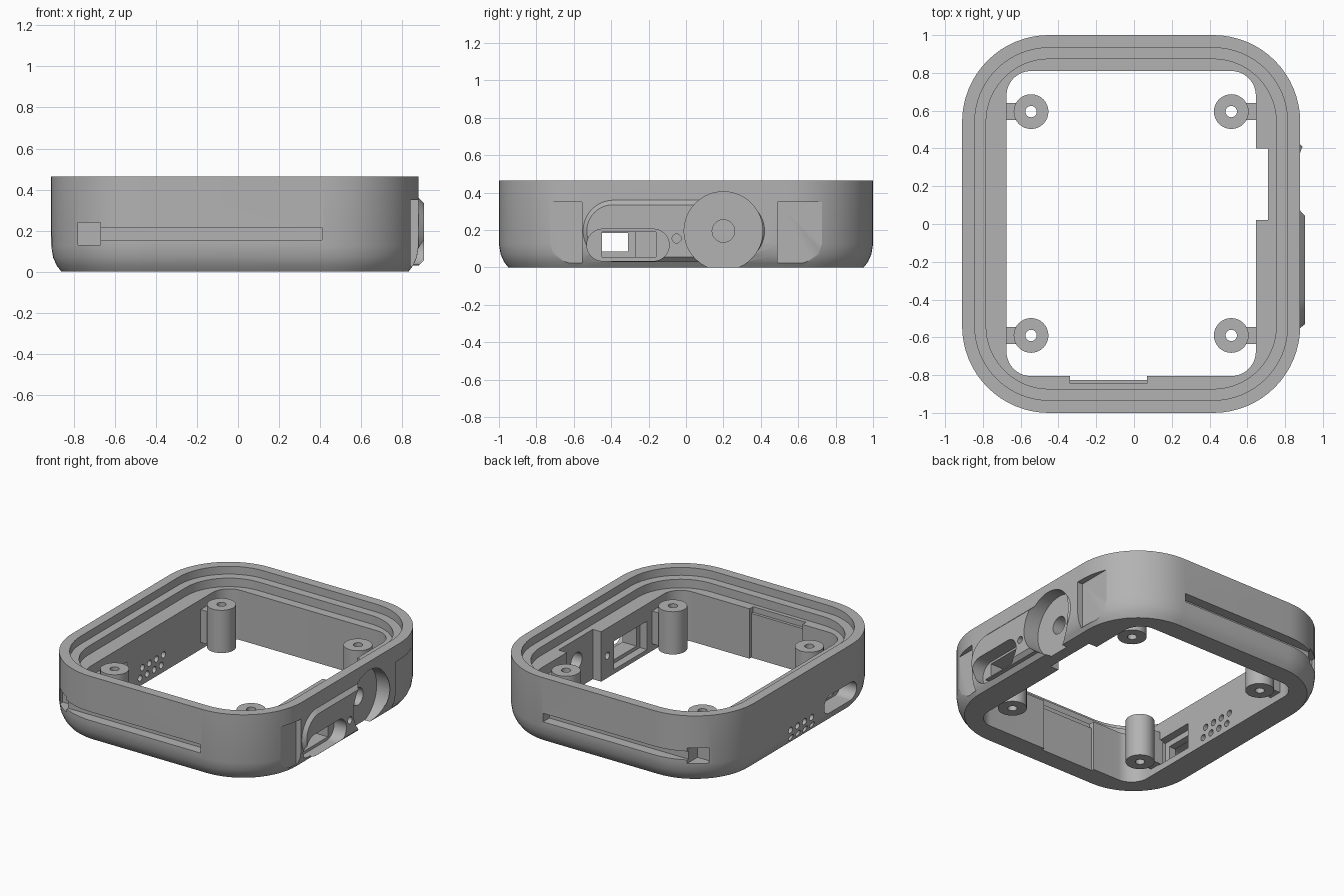
import bpy, bmesh, math
from mathutils import Vector

if "Cube" in bpy.data.objects:
    bpy.data.objects.remove(bpy.data.objects["Cube"], do_unlink=True)

grey = bpy.data.materials.new("case_grey")
grey.use_nodes = True
COLOR = (0.45, 0.45, 0.45, 1)
grey.diffuse_color = COLOR
grey.node_tree.nodes["Principled BSDF"].inputs["Base Color"].default_value = COLOR


def rounded(a0, a1, b0, b1, r, n=16):
    """Outline of a rounded rectangle, counter-clockwise."""
    centres = [(a1 - r, b1 - r), (a0 + r, b1 - r), (a0 + r, b0 + r), (a1 - r, b0 + r)]
    return [(ca + r * math.cos(math.pi / 2 * (q + i / n)),
             cb + r * math.sin(math.pi / 2 * (q + i / n)))
            for q, (ca, cb) in enumerate(centres) for i in range(n + 1)]


def loft(name, rings, closed=False):
    """Skin equal-length rings; closed joins last to first, otherwise cap both ends."""
    bm = bmesh.new()
    loops = [[bm.verts.new(p) for p in ring] for ring in rings]
    pairs = list(zip(loops, loops[1:])) + ([(loops[-1], loops[0])] if closed else [])
    for a, b in pairs:
        for i in range(len(a)):
            j = (i + 1) % len(a)
            bm.faces.new((a[i], a[j], b[j], b[i]))
    if not closed:
        bm.faces.new(loops[0])
        bm.faces.new(loops[-1])
    bmesh.ops.remove_doubles(bm, verts=bm.verts, dist=1e-5)
    bmesh.ops.recalc_face_normals(bm, faces=bm.faces)
    mesh = bpy.data.meshes.new(name)
    bm.to_mesh(mesh)
    bm.free()
    mesh.materials.append(grey)
    obj = bpy.data.objects.new(name, mesh)
    bpy.context.collection.objects.link(obj)
    return obj


def box(name, x0, x1, y0, y1, z0, z1):
    base = [(x0, y0), (x1, y0), (x1, y1), (x0, y1)]
    return loft(name, [[(x, y, z) for x, y in base] for z in (z0, z1)])


def side_pill(name, x0, x1, y0, y1, z0, z1, r):
    """Rounded prism running along x."""
    outline = rounded(y0, y1, z0, z1, r)
    return loft(name, [[(x, y, z) for y, z in outline] for x in (x0, x1)])


def side_hole(name, x0, x1, y, z, r):
    return side_pill(name, x0, x1, y - r, y + r, z - r, z + r, r * 0.9999)


def combine(target, tool, operation="DIFFERENCE"):
    mod = target.modifiers.new("combine", "BOOLEAN")
    mod.operation, mod.solver, mod.object = operation, "EXACT", tool
    bpy.context.view_layer.objects.active = target
    bpy.ops.object.modifier_apply(modifier=mod.name)
    bpy.data.objects.remove(tool, do_unlink=True)


def smooth(obj):
    bpy.ops.object.select_all(action="DESELECT")
    obj.select_set(True)
    bpy.context.view_layer.objects.active = obj
    bpy.ops.object.shade_smooth_by_angle(angle=math.radians(25))


# Case ring: rounded underside, two stepped ledges at the top, straight bore
def shell(inset, z):
    return [(x, y, z) for x, y in rounded(-0.91 + inset, 0.88 - inset, -1 + inset,
                                          1 - inset, 0.46 - inset)]


def bore(z):
    return [(x, y, z) for x, y in rounded(-0.675, 0.645, -0.805, 0.81, 0.13)]


TOP, LEDGE, SEAT = 0.465, 0.41, 0.35
profile = [(0.05, 0), (0.027, 0.03), (0.009, 0.07), (0, 0.125), (0, TOP), (0.067, TOP),
           (0.067, LEDGE), (0.127, LEDGE), (0.127, SEAT)]
case = loft("case_ring", [shell(*p) for p in profile] + [bore(SEAT), bore(0)], closed=True)

# Raised guard on the left flank with a chamfered rim
outer = rounded(-0.55, 0.42, 0.03, 0.36, 0.164)
inner = rounded(-0.53, 0.40, 0.055, 0.335, 0.139)
guard = loft("guard", [[(x, y, z) for y, z in o]
                       for x, o in ((0.8, outer), (0.88, outer), (0.905, inner))])
combine(case, guard, "UNION")

# Crown pocket with shaft hole, port recess with window, microphone hole
combine(case, side_hole("crown_cut", 0.79, 1, 0.2, 0.195, 0.21))
combine(case, side_hole("shaft_cut", 0.5, 1, 0.2, 0.195, 0.06))
combine(case, side_pill("port_recess", 0.81, 1, -0.53, -0.09, 0.035, 0.205, 0.0849))
combine(case, box("port_window", 0.5, 1, -0.45, -0.16, 0.055, 0.19))
combine(case, side_hole("mic_cut", 0.5, 1, -0.05, 0.155, 0.024))

# Flat scoops either side of the guard
combine(case, box("scoop_back", 0.84, 1, 0.49, 0.75, 0.025, 0.35))
combine(case, box("scoop_front", 0.84, 1, -0.75, -0.555, 0.025, 0.35))

# Inner seats for the crown, port and front connector
combine(case, box("crown_seat", 0.5, 0.71, 0.02, 0.4, -0.1, 0.6))
combine(case, box("port_seat", 0.5, 0.70, -0.49, -0.12, 0.03, 0.23))
combine(case, box("front_seat", -0.34, 0.07, -0.825, -0.7, -0.1, 0.6))
combine(case, box("front_seat_top", -0.34, 0.07, -0.845, -0.7, 0.31, 0.4))

# Strap latch slots, front and back
for s in (-1, 1):
    for x0, x1, depth, z0, z1 in ((-0.68, 0.41, 0.93, 0.155, 0.215),
                                  (-0.78, -0.67, 0.83, 0.13, 0.24)):
        y0, y1 = sorted((s * depth, s * 1.1))
        combine(case, box("latch_cut", x0, x1, y0, y1, z0, z1))

# Right flank: speaker grille, button slot and inner speaker pocket
for row, z in enumerate((0.12, 0.055)):
    for i in range(4):
        combine(case, side_hole("grille_cut", -1, -0.5, 0.138 - 0.078 * i - 0.025 * row, z, 0.022))
combine(case, side_pill("button_slot", -1, -0.78, -0.6, -0.235, 0.07, 0.2, 0.0649))
combine(case, box("button_window", -0.9, -0.5, -0.52, -0.31, 0.085, 0.185))
combine(case, box("speaker_pocket", -0.73, -0.5, -0.56, -0.27, 0.045, 0.225))
smooth(case)

# Four screw posts, each tied to the wall by an arm
for px, wall in ((-0.545, -0.70), (0.515, 0.67)):
    for py in (-0.59, 0.595):
        rings = [[(px + r * math.cos(a * math.pi / 16), py + r * math.sin(a * math.pi / 16), z)
                  for a in range(32)]
                 for r, z in ((0.092, 0.035), (0.092, 0.335), (0.03, 0.335), (0.03, 0.035))]
        smooth(loft("screw_post", rings, closed=True))
        x0, x1 = sorted((px + math.copysign(0.07, px), wall))
        box("post_arm", x0, x1, py - 0.045, py + 0.045, 0.05, 0.28)
